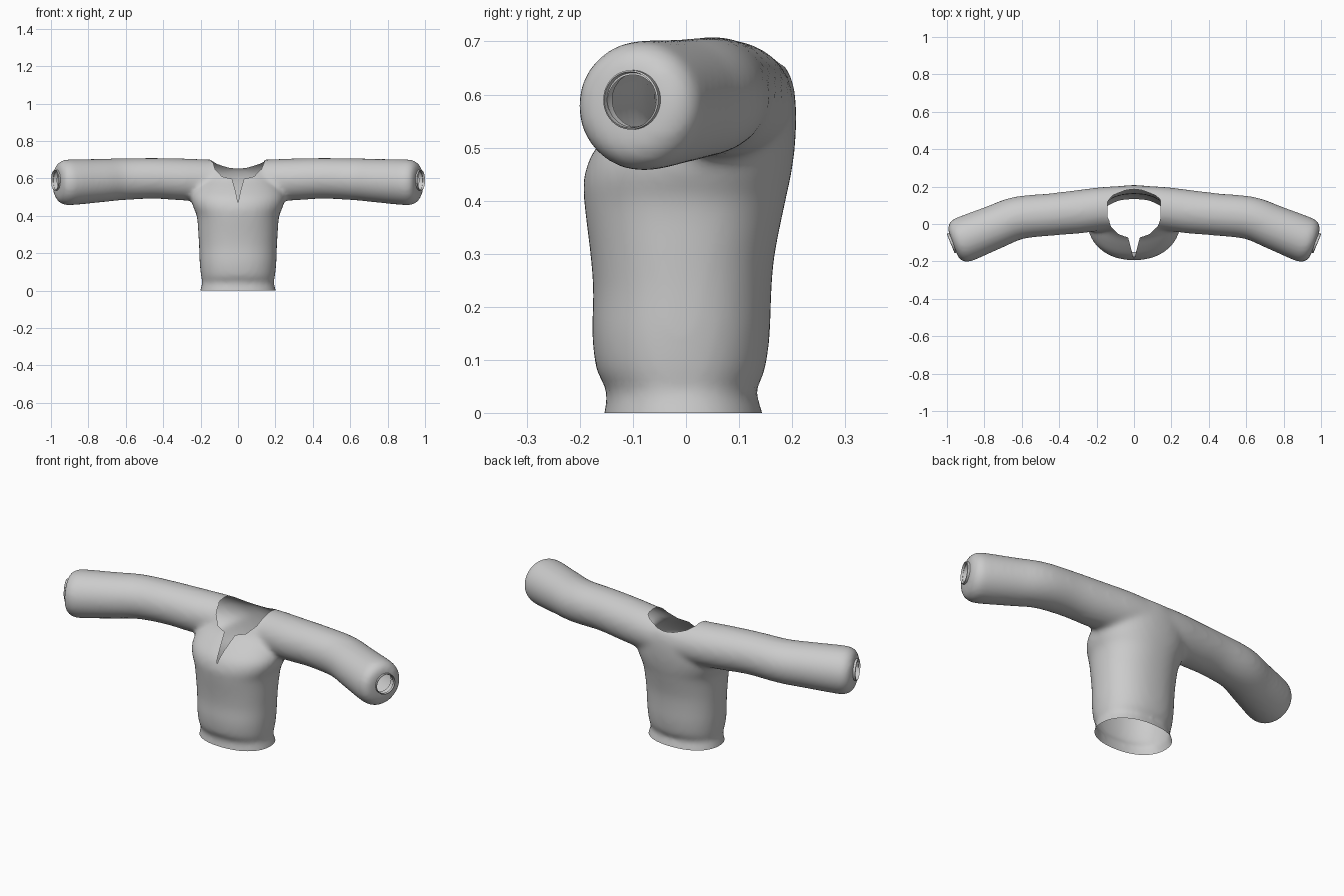
import bpy, bmesh, math
from mathutils import Vector, Matrix

if "Cube" in bpy.data.objects:
    bpy.data.objects.remove(bpy.data.objects["Cube"])

fabric = bpy.data.materials.new("light grey fabric")
fabric.diffuse_color = (0.6, 0.6, 0.6, 1)
fabric.use_nodes = True
fabric.node_tree.nodes["Principled BSDF"].inputs["Base Color"].default_value = fabric.diffuse_color
cut_mark = bpy.data.materials.new("cut marker")


def loft(name, rings, mat, caps=True):
    """Skin a list of equal-length point rings."""
    bm = bmesh.new()
    vs = [[bm.verts.new(p) for p in r] for r in rings]
    n = len(vs[0])
    for a, b in zip(vs, vs[1:]):
        for i in range(n):
            j = (i + 1) % n
            bm.faces.new((a[i], a[j], b[j], b[i]))
    if caps:
        bm.faces.new(vs[0][::-1])
        bm.faces.new(vs[-1])
    bmesh.ops.recalc_face_normals(bm, faces=bm.faces)
    me = bpy.data.meshes.new(name)
    bm.to_mesh(me)
    bm.free()
    me.materials.append(mat)
    ob = bpy.data.objects.new(name, me)
    bpy.context.collection.objects.link(ob)
    return ob


def apply(ob, kind, **settings):
    bpy.context.view_layer.objects.active = ob
    m = ob.modifiers.new(kind, kind)
    for k, v in settings.items():
        setattr(m, k, v)
    bpy.ops.object.modifier_apply(modifier=m.name)


def smooth_curve(rows, steps=5):
    """Catmull-Rom through rows of numbers."""
    rows = [Vector(r) for r in rows]
    out = []
    for i in range(len(rows) - 1):
        p0, p1 = rows[max(i - 1, 0)], rows[i]
        p2, p3 = rows[i + 1], rows[min(i + 2, len(rows) - 1)]
        for s in range(steps):
            t = s / steps
            out.append(0.5 * (2 * p1 + (p2 - p0) * t + (2 * p0 - 5 * p1 + 4 * p2 - p3) * t * t
                              + (3 * p1 - p0 - 3 * p2 + p3) * t ** 3))
    return out + [rows[-1]]


N = 48
ANG = [2 * math.pi * i / N for i in range(N)]

# torso: z, half width, front y, back y
body = smooth_curve([
    (-0.05, 0.212, -0.162, 0.155), (0.005, 0.202, -0.154, 0.144), (0.045, 0.192, -0.148, 0.131),
    (0.08, 0.198, -0.168, 0.148), (0.15, 0.205, -0.177, 0.158), (0.23, 0.208, -0.175, 0.161),
    (0.30, 0.212, -0.180, 0.167), (0.40, 0.220, -0.192, 0.187), (0.45, 0.240, -0.192, 0.198),
    (0.50, 0.250, -0.172, 0.205), (0.55, 0.235, -0.125, 0.208), (0.60, 0.205, -0.072, 0.206),
    (0.65, 0.18, -0.04, 0.192), (0.695, 0.15, 0.0, 0.14)])
rings = []
for z, hw, f, b in body:
    rings.append([(hw * math.copysign(abs(math.cos(a)) ** 0.9, math.cos(a)),
                   (f + b) / 2 + (b - f) / 2 * math.copysign(abs(math.sin(a)) ** 0.9, math.sin(a)), z)
                  for a in ANG])
blouse = loft("blouse", rings, fabric)

# sleeves: centre x, y, z, half depth, half height
arm = smooth_curve([
    (0.0, 0.088, 0.588, 0.118, 0.108), (0.15, 0.083, 0.592, 0.116, 0.112),
    (0.30, 0.065, 0.597, 0.116, 0.112), (0.45, 0.050, 0.603, 0.113, 0.109),
    (0.62, 0.032, 0.598, 0.115, 0.112), (0.75, -0.018, 0.590, 0.118, 0.117),
    (0.90, -0.079, 0.582, 0.123, 0.123), (0.938, -0.094, 0.582, 0.117, 0.116),
    (0.960, -0.102, 0.583, 0.098, 0.096), (0.968, -0.105, 0.584, 0.070, 0.070)])


def sleeve_rings(side):
    out = []
    for i, r in enumerate(arm):
        x, y, z, hd, hh = r
        t = arm[min(i + 1, len(arm) - 1)] - arm[max(i - 1, 0)]
        d = Vector((-t[1], t[0])).normalized()
        out.append([(side * (x + d.x * hd * math.cos(a)), y + d.y * hd * math.cos(a),
                     z + hh * math.sin(a)) for a in ANG])
    return out


for side in (1, -1):
    s = loft("sleeve_solid", sleeve_rings(side), fabric)
    apply(blouse, 'BOOLEAN', operation='UNION', object=s, solver='EXACT')
    bpy.data.objects.remove(s)

# blend the joins into one cloth surface
apply(blouse, 'REMESH', mode='VOXEL', voxel_size=0.012)
apply(blouse, 'SMOOTH', factor=0.5, iterations=14)
blouse.data.materials.clear()
blouse.data.materials.append(fabric)


# cuffs and openings
AXIS = Vector((0.925, -0.38, 0))
END = Vector((0.980, -0.105, 0.590))


def wrist_tube(name, profile, side, mat, caps):
    across = Vector((0.38, 0.925, 0))
    rr = []
    for d, r in profile:
        ring = [END + AXIS * d + across * r * math.cos(a) + Vector((0, 0, r * math.sin(a))) for a in ANG]
        rr.append([(side * p.x, p.y, p.z) for p in ring])
    return loft(name, rr, mat, caps)


cutters = []
for side, word in ((1, "right"), (-1, "left")):
    cutters.append(wrist_tube("wrist_cutter", [(-0.07, 0.05), (0.05, 0.05)], side, cut_mark, True))
    cuff = wrist_tube(word + "_cuff", [(-0.035, 0.051), (-0.02, 0.056), (-0.002, 0.056), (0.0, 0.053), (-0.012, 0.051)],
                      side, fabric, False)
    bpy.context.view_layer.objects.active = cuff
    cuff.select_set(True)
    bpy.ops.object.shade_smooth_by_angle(angle=math.radians(40))
    cuff.select_set(False)

# neckline with front slit: half outlines x, z
front = [(0.0, 0.47), (0.012, 0.53), (0.032, 0.60), (0.085, 0.613), (0.122, 0.643), (0.142, 0.69), (0.142, 0.9)]
back = [(0.0, 0.655), (0.02, 0.656), (0.05, 0.66), (0.085, 0.670), (0.115, 0.682), (0.142, 0.70), (0.142, 0.9)]


def neck_ring(half, y):
    return [(x, y, z) for x, z in half] + [(-x, y, z) for x, z in half[:0:-1]]


cutters.append(loft("neck_cutter", [neck_ring(front, -0.4), neck_ring(front, -0.05),
                                    neck_ring(back, 0.16), neck_ring(back, 0.4)], cut_mark))
# hem opening
cutters.append(loft("hem_cutter", [[(-1, -1, z), (1, -1, z), (1, 1, z), (-1, 1, z)] for z in (-0.3, 0.003)],
                    cut_mark))
for c in cutters:
    apply(blouse, 'BOOLEAN', operation='DIFFERENCE', object=c, solver='EXACT', material_mode='TRANSFER')
    bpy.data.objects.remove(c)

# remove the cut walls so the cloth stays an open shell
me = blouse.data
marks = {i for i, m in enumerate(me.materials) if m == cut_mark}
bm = bmesh.new()
bm.from_mesh(me)
bmesh.ops.delete(bm, geom=[f for f in bm.faces if f.material_index in marks], context='FACES')
for f in bm.faces:
    f.material_index = 0
    f.smooth = True
low = min(v.co.z for v in bm.verts)
bmesh.ops.translate(bm, verts=bm.verts, vec=(0, 0, -low))
bm.to_mesh(me)
bm.free()
me.materials.clear()
me.materials.append(fabric)
bpy.data.materials.remove(cut_mark)
